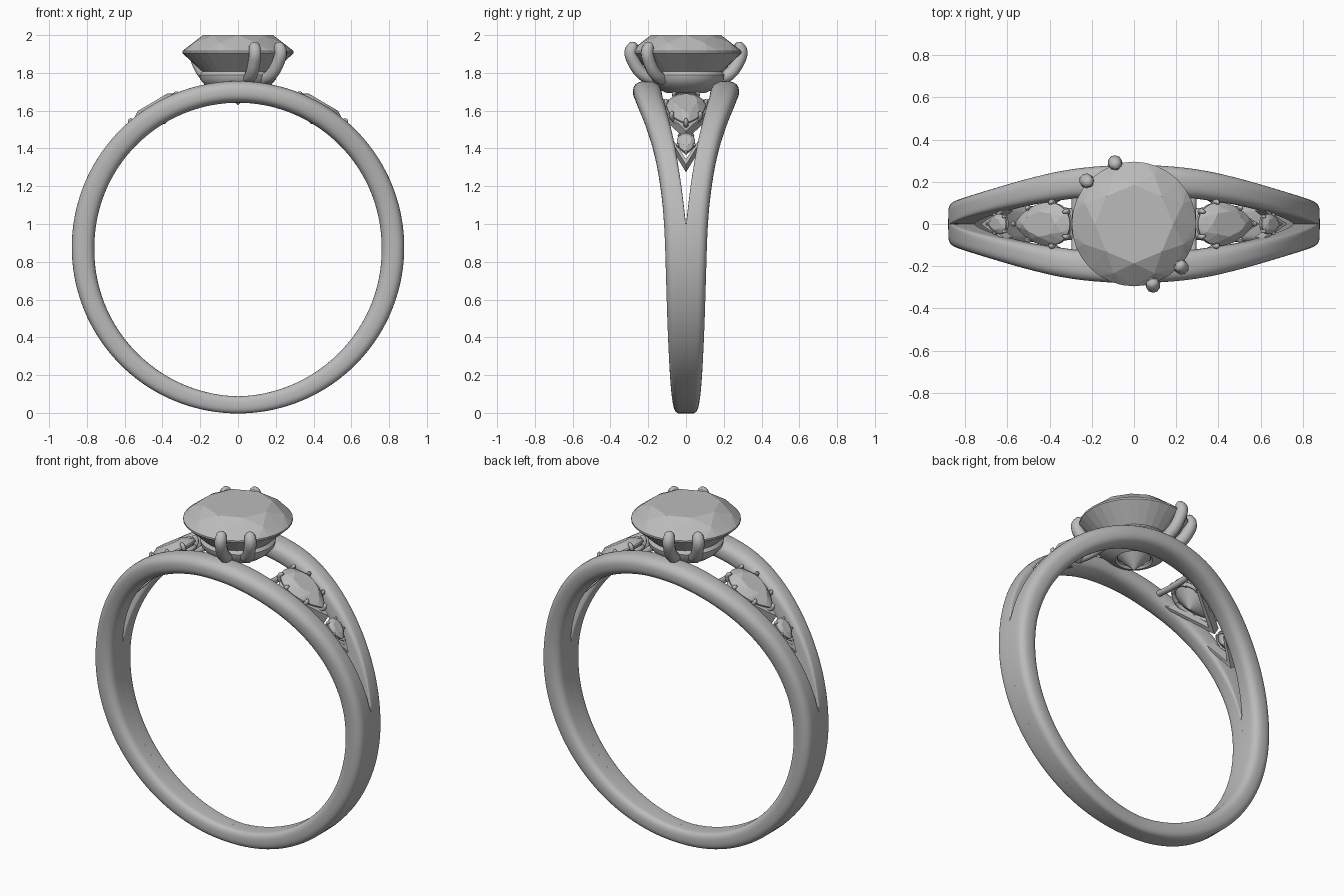
import bpy, bmesh
from math import sin, cos, pi, radians, copysign
from mathutils import Vector

if "Cube" in bpy.data.objects:
    bpy.data.objects.remove(bpy.data.objects["Cube"])

CENTRE = Vector((0, 0, 0.877))

metal = bpy.data.materials.new("plain_grey")
metal.use_nodes = True
grey = (0.5, 0.5, 0.5, 1)
metal.diffuse_color = grey
metal.node_tree.nodes["Principled BSDF"].inputs["Base Color"].default_value = grey


def finish(name, bm, smooth=True):
    bmesh.ops.recalc_face_normals(bm, faces=bm.faces)
    mesh = bpy.data.meshes.new(name)
    bm.to_mesh(mesh)
    bm.free()
    obj = bpy.data.objects.new(name, mesh)
    bpy.context.collection.objects.link(obj)
    mesh.materials.append(metal)
    if smooth:
        bpy.ops.object.select_all(action='DESELECT')
        obj.select_set(True)
        bpy.context.view_layer.objects.active = obj
        bpy.ops.object.shade_smooth_by_angle(angle=radians(40))
    return obj


def loft(bm, rings, closed):
    """Bridge rings of points with quads."""
    rows = [[bm.verts.new(p) for p in ring] for ring in rings]
    n = len(rows[0])
    for i in range(len(rows) if closed else len(rows) - 1):
        a, b = rows[i], rows[(i + 1) % len(rows)]
        for j in range(n):
            k = (j + 1) % n
            bm.faces.new((a[j], a[k], b[k], b[j]))
    return rows


def table(x, points):
    """Piecewise smooth lookup in a short list of (x, value) pairs."""
    for (x0, v0), (x1, v1) in zip(points, points[1:]):
        if x <= x1:
            return v0 + (v1 - v0) * (x - x0) / (x1 - x0)
    return points[-1][1]


def soft(x, points, w=7):
    return sum(table(abs(x + d * w), points) for d in (-1, -0.5, 0, 0.5, 1)) / 5


# Split band: two mirrored halves that part into rails near the top
OUTER = [(0, .285), (20, .265), (35, .222), (52, .168), (68, .132), (82, .114),
         (120, .098), (150, .082), (180, .062), (190, .062)]
INNER = [(0, .135), (20, .122), (35, .094), (52, .056), (68, .024), (82, 0), (190, 0)]
THICK = [(0, .115), (90, .12), (140, .105), (180, .09), (190, .09)]


def power(v, e):
    return copysign(abs(v) ** e, v)


def half_band(side):
    rings = []
    for i in range(144):
        deg = i * 2.5 - 180
        a, d = radians(deg), abs(deg)
        out, inn = soft(d, OUTER), table(d, INNER)
        thick = soft(d, THICK)
        mid, half = (out + inn) / 2, (out - inn) / 2
        square = 1 - 0.85 * min(1, max(0, (d - 25) / 50))
        if d >= 82:
            square = 0.001
        ring = []
        for j in range(32):
            t = 2 * pi * (j + 0.5) / 32
            e = 0.8 if cos(t) > 0 else 0.8 * square
            y = mid + half * power(cos(t), e)
            r = 0.88 - thick / 2 + thick / 2 * power(sin(t), e)
            ring.append(CENTRE + Vector((r * sin(a), side * y, r * cos(a))))
        rings.append(ring)
    bm = bmesh.new()
    loft(bm, rings, True)
    return finish("band_front" if side < 0 else "band_back", bm)


for side in (-1, 1):
    half_band(side)


def tube(name, points, radius, radii=None, cyclic=False):
    curve = bpy.data.curves.new(name, 'CURVE')
    curve.dimensions = '3D'
    curve.bevel_depth = radius
    curve.bevel_resolution = 3
    curve.resolution_u = 6
    curve.use_fill_caps = True
    sp = curve.splines.new('BEZIER')
    sp.bezier_points.add(len(points) - 1)
    sp.use_cyclic_u = cyclic
    for i, (bp, p) in enumerate(zip(sp.bezier_points, points)):
        bp.co = p
        bp.handle_left_type = bp.handle_right_type = 'AUTO'
        bp.radius = radii[i] if radii else 1
    curve.materials.append(metal)
    obj = bpy.data.objects.new(name, curve)
    bpy.context.collection.objects.link(obj)
    bpy.ops.object.select_all(action='DESELECT')
    obj.select_set(True)
    bpy.context.view_layer.objects.active = obj
    bpy.ops.object.convert(target='MESH')
    bpy.ops.object.shade_smooth_by_angle(angle=radians(50))


def gem(name, outline, place, crown, depth, table_size, rim):
    """Faceted stone: hull of table, crown corners, girdle and culet."""
    pts = []
    for i in range(32):
        u, v = outline(2 * pi * i / 32)
        pts += [(u, v, rim), (u, v, -rim)]
        if i % 4 == 0:
            pts.append((u * table_size, v * table_size, crown))
        if i % 4 == 2:
            k = (1 + table_size) / 2 + 0.04
            pts.append((u * k, v * k, crown * 0.56))
    pts.append((0, 0, -depth))
    bm = bmesh.new()
    for p in pts:
        bm.verts.new(place(*p))
    bmesh.ops.convex_hull(bm, input=bm.verts)
    bmesh.ops.dissolve_limit(bm, angle_limit=radians(1), verts=bm.verts, edges=bm.edges)
    finish(name, bm, smooth=False)


# Main round stone
gem("main_stone", lambda t: (0.295 * cos(t), 0.295 * sin(t)),
    lambda u, v, h: Vector((u, v, 1.91 + h)), 0.09, 0.28, 0.63, 0.005)

# Bowl-shaped basket under the main stone
profile = [(.165, 1.81), (.19, 1.808), (.204, 1.79), (.2, 1.765), (.175, 1.735),
           (.14, 1.71), (.1, 1.693), (.09, 1.705), (.12, 1.74), (.155, 1.785)]
bm = bmesh.new()
loft(bm, [[(r * cos(2 * pi * i / 48), r * sin(2 * pi * i / 48), z) for r, z in profile]
          for i in range(48)], True)
finish("basket", bm)

# Four claws in two opposite pairs
for i, (x, y) in enumerate([(-.09, .29), (-.225, .205), (.09, -.29), (.225, -.205)]):
    d = Vector((x, y, 0)).normalized()
    path = [(.18, 1.765), (.235, 1.79), (.29, 1.86), (.305, 1.915), (.288, 1.942), (.272, 1.95)]
    tube(f"claw_{i + 1}", [d * r + Vector((0, 0, z)) for r, z in path],
         0.034, [.9, 1, 1, 1, .85, .3])


# Side stones with seats, bead claws and chevron brackets
def frame(deg, side, radius):
    a = radians(deg)
    up = Vector((side * sin(a), 0, cos(a)))
    along = Vector((side * cos(a), 0, -sin(a)))
    return lambda u, v, h: CENTRE + up * (radius + h) + along * u + Vector((0, v, 0))


def pear(length, width):
    return lambda t: (length / 2 * cos(t),
                      width / 2 / 0.86 * sin(t) * abs(sin(t / 2)) ** 0.5)


def chevron(name, place, tip, back, half, width, low, high):
    """Thick V plate whose point faces down the band."""
    shape = [(tip, 0), (back, half), (back - width, half), (tip - width * 1.4, 0),
             (back - width, -half), (back, -half)]
    bm = bmesh.new()
    rows = loft(bm, [[place(u, v, h) for u, v in shape] for h in (low, high)], False)
    for row in rows:
        bm.faces.new((row[0], row[1], row[2], row[3]))
        bm.faces.new((row[0], row[3], row[4], row[5]))
    finish(name, bm, smooth=False)


STONES = [("large", 30.5, 0.30, 0.205, (60, 110, 150)),
          ("small", 49.5, 0.13, 0.095, (75, 140))]
for side, label in ((1, "left"), (-1, "right")):
    for size, deg, length, width, claws in STONES:
        place = frame(deg, side, 0.85)
        outline = pear(length, width)
        name = f"{label}_{size}"
        gem(name + "_stone", outline, place, width * 0.2, width * 0.45, 0.6, 0.004)
        seat = [outline(2 * pi * i / 16) for i in range(16)]
        tube(name + "_seat", [place(u * .86, v * .86, -width * .15) for u, v in seat],
             width * 0.06, cyclic=True)
        bead = 0.012 if size == "large" else 0.008
        for i, t in enumerate([0] + [s * c for c in claws for s in (1, -1)]):
            u, v = outline(radians(t % 360))
            tube(f"{name}_claw_{i + 1}",
                 [place(u * k, v * k, h * width) for k, h in
                  ((.8, -.2), (1.03, -.02), (1.02, .08), (.94, .12))],
                 bead, [1, 1, 1, .4])
    chevron(label + "_large_bracket", frame(30.5, side, .85), .2, -.06, .135, .035, -.075, -.02)
    chevron(label + "_small_bracket", frame(49.5, side, .85), .14, .0, .065, .03, -.075, -.015)
    # Cross bar near the basket
    place = frame(20, side, .82)
    tube(label + "_cross_bar", [place(0, -.15, 0), place(.0, 0, -.015), place(0, .15, 0)], 0.018)
